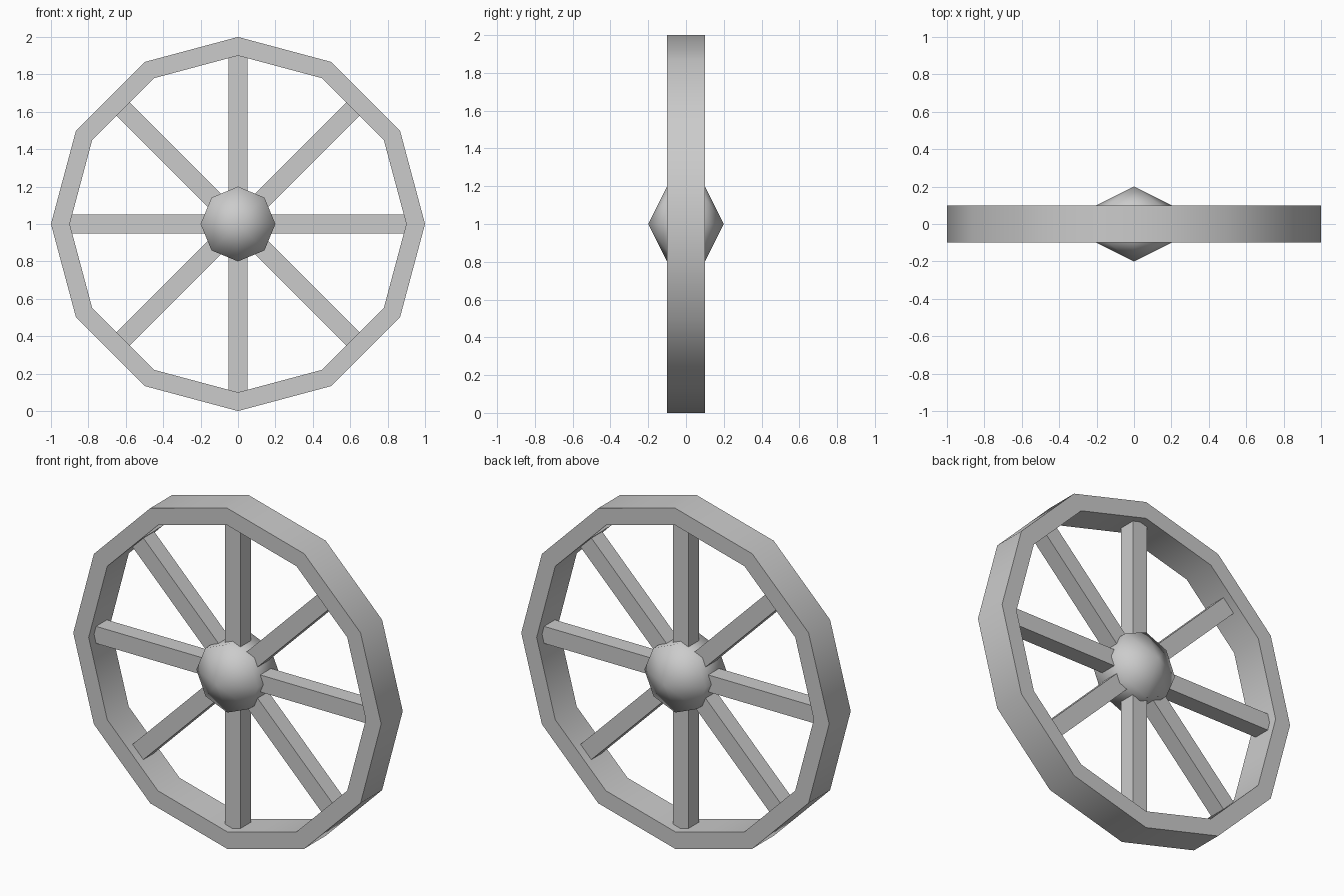
import bpy, bmesh
from math import sin, cos, pi, radians
from mathutils import Matrix, Vector

cube = bpy.data.objects.get("Cube")
if cube:
    bpy.data.objects.remove(cube, do_unlink=True)

CENTRE = Vector((0, 0, 1))

grey = bpy.data.materials.new("plain_grey")
grey.use_nodes = True
grey.diffuse_color = (0.6, 0.6, 0.6, 1)
grey.node_tree.nodes["Principled BSDF"].inputs["Base Color"].default_value = (0.6, 0.6, 0.6, 1)


def finish(name, bm, smooth_angle=None):
    """Turn a bmesh into a grey object at the wheel centre."""
    bmesh.ops.recalc_face_normals(bm, faces=bm.faces)
    mesh = bpy.data.meshes.new(name)
    bm.to_mesh(mesh)
    bm.free()
    mesh.materials.append(grey)
    obj = bpy.data.objects.new(name, mesh)
    obj.location = CENTRE
    bpy.context.collection.objects.link(obj)
    if smooth_angle:
        bpy.ops.object.select_all(action="DESELECT")
        obj.select_set(True)
        bpy.context.view_layer.objects.active = obj
        bpy.ops.object.shade_smooth_by_angle(angle=radians(smooth_angle))
    return obj


def lathe(name, profile, sides, closed, smooth_angle):
    """Spin a (radius, y) profile around the axle."""
    bm = bmesh.new()
    rings = []
    for i in range(sides):
        a = 2 * pi * i / sides
        rings.append([bm.verts.new((r * cos(a), y, r * sin(a))) for r, y in profile])
    count = len(profile)
    for i in range(sides):
        here, there = rings[i], rings[(i + 1) % sides]
        for j in range(count if closed else count - 1):
            k = (j + 1) % count
            bm.faces.new((here[j], here[k], there[k], there[j]))
    bmesh.ops.remove_doubles(bm, verts=bm.verts, dist=0.0001)
    bmesh.ops.dissolve_degenerate(bm, edges=bm.edges, dist=0.0001)
    return finish(name, bm, smooth_angle)


# Twelve-sided rim
lathe("rim", [(1, -0.1), (1, 0.1), (0.9, 0.1), (0.9, -0.1)], 12, True, 40)

# Eight-sided hub with a pointed cap on each side
lathe("hub", [(0, -0.2), (0.2, -0.1), (0.2, 0.1), (0, 0.2)], 8, False, 80)

# Eight square spokes
for i in range(8):
    bm = bmesh.new()
    bmesh.ops.create_cube(bm, size=1)
    bmesh.ops.scale(bm, vec=(0.8, 0.1, 0.1), verts=bm.verts)
    bmesh.ops.translate(bm, vec=(0.5, 0, 0), verts=bm.verts)
    bmesh.ops.rotate(bm, matrix=Matrix.Rotation(i * pi / 4, 3, "Y"), verts=bm.verts)
    finish(f"spoke_{i + 1}", bm)
